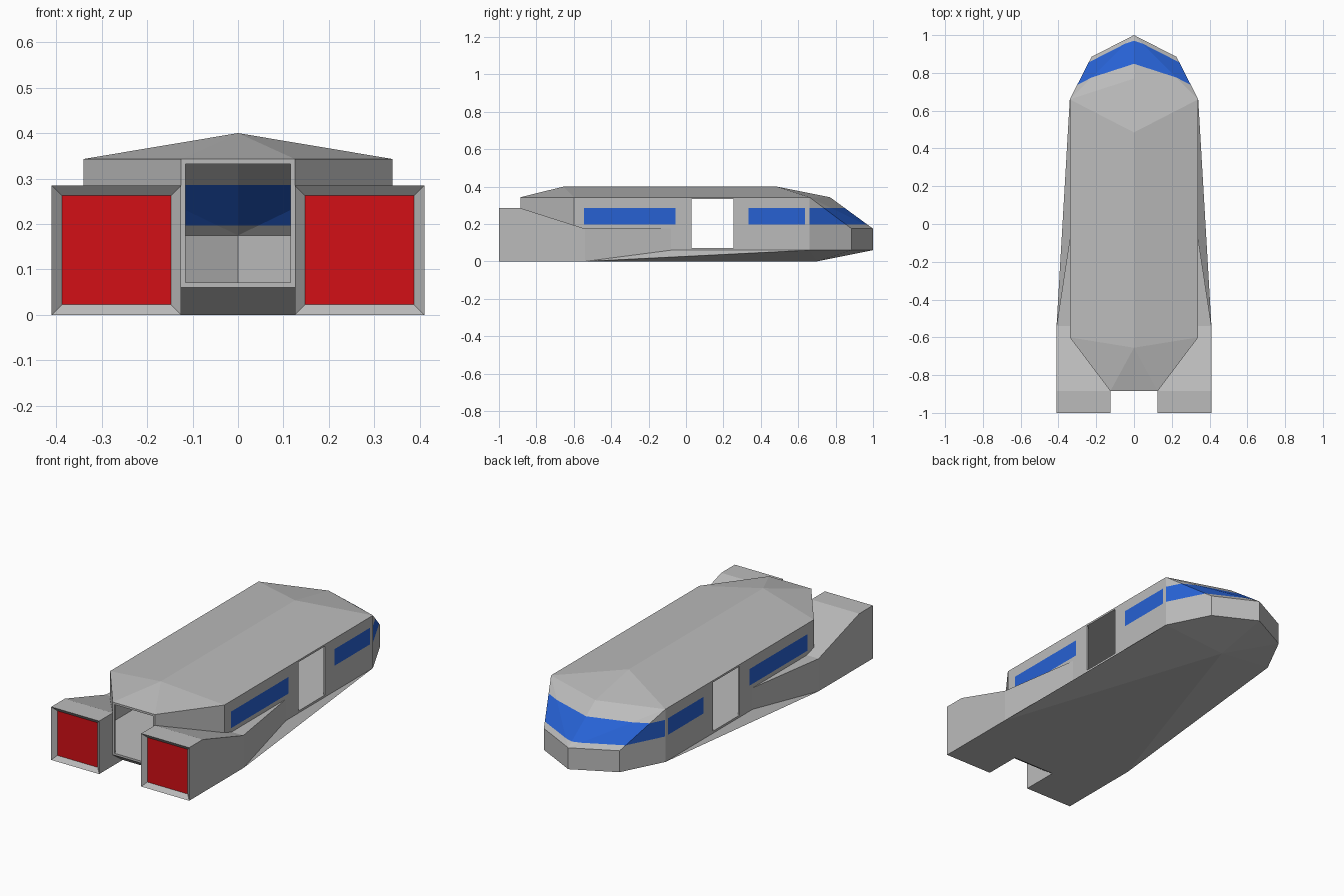
import bpy, bmesh
from mathutils import Vector

if "Cube" in bpy.data.objects:
    bpy.data.objects.remove(bpy.data.objects["Cube"])


def material(name, color):
    m = bpy.data.materials.new(name)
    m.diffuse_color = color
    m.use_nodes = True
    m.node_tree.nodes["Principled BSDF"].inputs["Base Color"].default_value = m.diffuse_color
    return m


grey = material("grey_paint", (0.5, 0.5, 0.5, 1))
blue = material("blue_glass", (0.02, 0.12, 0.65, 1))
red = material("red_glow", (0.65, 0.005, 0.008, 1))


def make_object(name, bm, mats):
    me = bpy.data.meshes.new(name)
    bm.to_mesh(me)
    bm.free()
    for m in mats:
        me.materials.append(m)
    ob = bpy.data.objects.new(name, me)
    bpy.context.collection.objects.link(ob)
    return ob


def convex(half):
    """Convex solid from points on the right half, mirrored in x."""
    bm = bmesh.new()
    for p in sorted({(s * x + 0.0, y, z) for x, y, z in half for s in (1, -1)}):
        bm.verts.new(p)
    bmesh.ops.convex_hull(bm, input=bm.verts)
    bmesh.ops.dissolve_limit(bm, angle_limit=0.005, verts=bm.verts, edges=bm.edges)
    bmesh.ops.recalc_face_normals(bm, faces=bm.faces)
    return bm


def paint_windows(bm):
    """Cut window borders into the walls and colour the panes."""
    cuts = [((0, 0, z), (0, 0, 1)) for z in (0.197, 0.286)]
    cuts += [((0, y, 0), (0, 1, 0)) for y in (-0.545, -0.055, 0.335, 0.637, 0.661)]
    for co, no in cuts:
        bmesh.ops.bisect_plane(bm, geom=bm.verts[:] + bm.edges[:] + bm.faces[:],
                               plane_co=co, plane_no=no)
    for f in bm.faces:
        c = f.calc_center_median()
        side = abs(c.x) > 0.3 and (-0.545 < c.y < -0.055 or 0.335 < c.y < 0.637)
        if 0.197 < c.z < 0.286 and (side or c.y > 0.661):
            f.material_index = 1


def box(x, y0, y1, z0, z1):
    return convex([(x, y, z) for y in (y0, y1) for z in (z0, z1)])


# Outer shell: gabled roof, chamfered tail, pointed nose
nose_base = [(0, 1), (0.225, 0.885)]
plan = nose_base + [(0.34, 0.66), (0.34, -0.6), (0.125, -0.885)]
outer = [(x, y, 0.06) for x, y in plan]
outer += [(x, y, 0.175) for x, y in nose_base]
outer += [(x, y, 0.343) for x, y in [(0, 0.77)] + plan[2:]]
outer += [(0, -0.655, 0.4), (0, 0.485, 0.4)]
bm = convex(outer)
paint_windows(bm)
hull = make_object("hull", bm, [grey, blue])

# Cabin space inside the shell
nose_in = [(0, 0.987), (0.22, 0.876)]
plan_in = nose_in + [(0.33, 0.657), (0.33, -0.597), (0.121, -0.874)]
inner = [(x, y, 0.07) for x, y in plan_in]
inner += [(x, y, 0.175) for x, y in nose_in]
inner += [(x, y, 0.334) for x, y in [(0, 0.76)] + plan_in[2:]]
bm = convex(inner)
paint_windows(bm)
cutters = [make_object("cabin_cutter", bm, [grey, blue])]

# Side doors and rear hatch
cutters.append(make_object("side_door_cutter", box(0.5, 0.03, 0.255, 0.071, 0.333), [grey, blue]))
cutters.append(make_object("rear_hatch_cutter", box(0.115, -1, -0.8, 0.071, 0.332), [grey, blue]))

bpy.context.view_layer.objects.active = hull
for c in cutters:
    c.hide_render = True
    mod = hull.modifiers.new("cut", 'BOOLEAN')
    mod.operation = 'DIFFERENCE'
    mod.solver = 'EXACT'
    mod.object = c
    bpy.ops.object.modifier_apply(modifier=mod.name)
for c in cutters:
    bpy.data.objects.remove(c, do_unlink=True)


def drop_faces(ob, test):
    bm = bmesh.new()
    bm.from_mesh(ob.data)
    gone = [f for f in bm.faces if all(test(v.co.z) for v in f.verts)]
    bmesh.ops.delete(bm, geom=gone, context='FACES')
    bm.to_mesh(ob.data)
    bm.free()


# The belly closes the hull underneath
drop_faces(hull, lambda z: z < 0.0605)
belly_pts = [(x, y, 0.06) for x, y in plan] + [(0.34, -0.08, 0.06)]
belly_pts += [(0, 0.7, 0), (0.41, -0.54, 0), (0.41, -0.8, 0), (0.125, -0.8, 0)]
belly = make_object("belly", convex(belly_pts), [grey])
drop_faces(belly, lambda z: z > 0.0595)

# Engine pods, tapering into the hull sides
P = dict(
    a=(0.41, -1, 0), b=(0.41, -1, 0.285), c=(0.41, -0.885, 0.285),
    d=(0.41, -0.54, 0.175), e=(0.41, -0.54, 0), n=(0.41, -0.8, 0),
    f=(0.34, -0.08, 0.175), g=(0.34, -0.08, 0.06),
    h=(0.125, -1, 0), i=(0.125, -1, 0.285), j=(0.125, -0.885, 0.285),
    k=(0.125, -0.885, 0.06), o=(0.125, -0.8, 0),
    l=(0.34, -0.6, 0.194), m=(0.34, -0.54, 0.175))
bm = bmesh.new()
V = {key: bm.verts.new(co) for key, co in P.items()}
faces = [bm.faces.new([V[ch] for ch in loop]) for loop in
         ("habi", "bcji", "cdmlj", "dfm", "degf", "anedcb", "hona", "hijko")]
bmesh.ops.recalc_face_normals(bm, faces=bm.faces)

# Recessed glowing exhaust
exhaust = faces[0]
bmesh.ops.inset_individual(bm, faces=[exhaust], thickness=0.032)
for v in exhaust.verts:
    v.co += Vector((0, 0.02, 0))
exhaust.material_index = 1
pods = make_object("engine_pods", bm, [grey, red])
pods.modifiers.new("mirror", 'MIRROR').use_axis[0] = True
